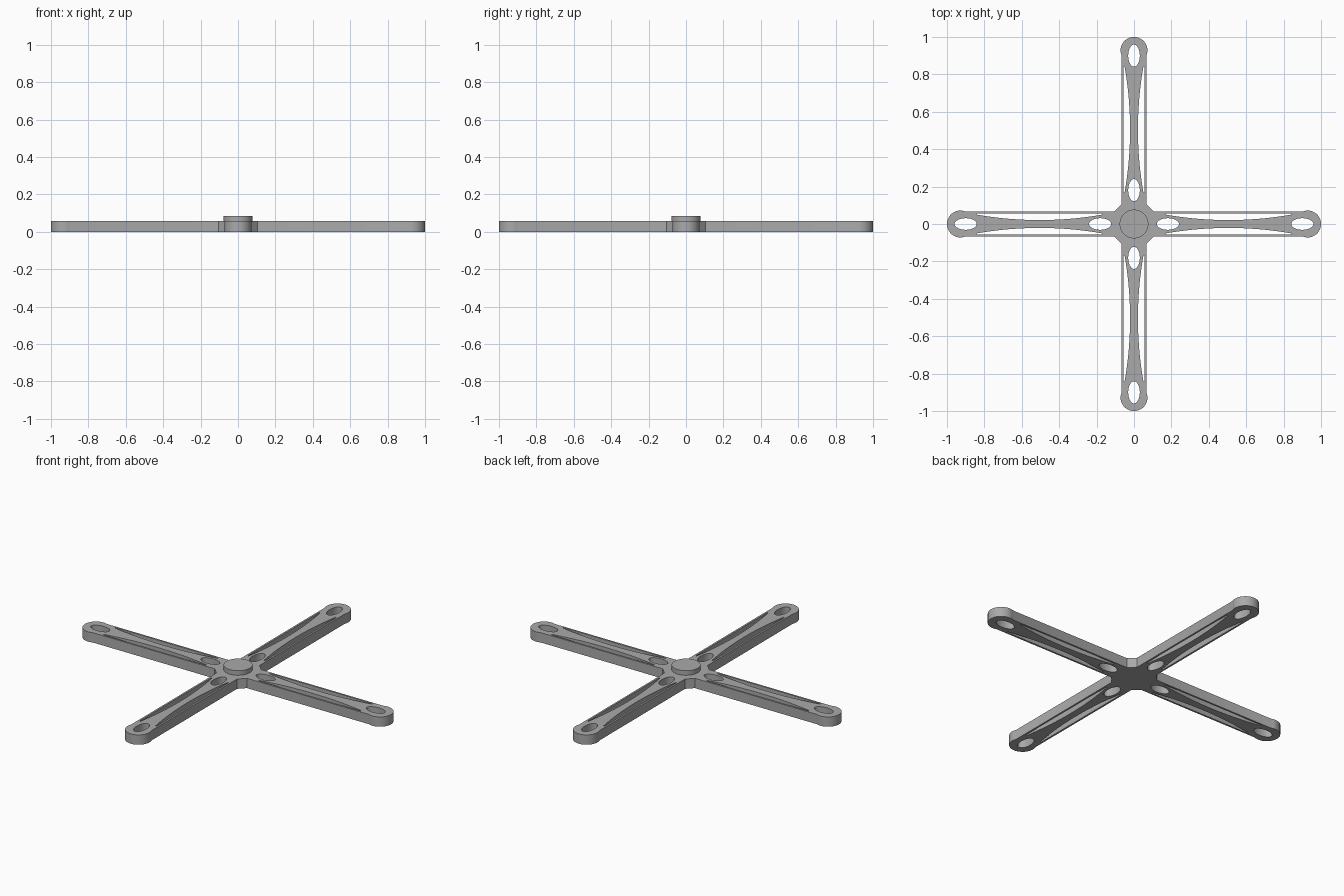
import bpy
import bmesh
from math import cos, sin, pi, radians
from mathutils import Matrix, Vector

cube = bpy.data.objects.get("Cube")
if cube:
    bpy.data.objects.remove(cube, do_unlink=True)

HEIGHT = 0.058
ARM = 0.067        # half width of an arm
TIP = 0.072        # radius of the rounded arm end
HUB = 0.105        # where the hub chamfer meets the arm

grey = bpy.data.materials.new("plain grey")
grey.use_nodes = True
grey.diffuse_color = (0.4, 0.4, 0.4, 1)
grey.node_tree.nodes["Principled BSDF"].inputs["Base Color"].default_value = grey.diffuse_color


def ellipse(cx, rx, ry, n=40):
    return [(cx + rx * cos(2 * pi * i / n), ry * sin(2 * pi * i / n)) for i in range(n)]


def slot(side, n=24):
    # Straight outer edge along the rail, bowed inner edge along the spine
    pts = [(0.84, side * 0.056), (0.17, side * 0.056)]
    for i in range(n + 1):
        t = 2 * i / n - 1
        pts.append((0.505 + 0.335 * t, side * (0.021 + 0.029 * t * t)))
    return pts


def turned(pts, quarter):
    rot = Matrix.Rotation(quarter * pi / 2, 2)
    return [rot @ Vector(p) for p in pts]


# Outline of one arm, from its hub chamfer around the tip and back
arm = [(HUB, -ARM)]
for i in range(33):
    a = radians(-112 + 224 * i / 32)
    arm.append((1 - TIP + TIP * cos(a), TIP * sin(a)))
arm.append((HUB, ARM))

loops = [[p for q in range(4) for p in turned(arm, q)]]
for q in range(4):
    for hole in (ellipse(0.181, 0.059, 0.031), ellipse(0.9, 0.059, 0.031), slot(1), slot(-1)):
        loops.append(turned(hole, q))

# Filled flat curve with holes, extruded into the cross plate
curve = bpy.data.curves.new("cross_outline", 'CURVE')
curve.dimensions = '2D'
curve.fill_mode = 'BOTH'
curve.extrude = HEIGHT / 2
for pts in loops:
    spline = curve.splines.new('POLY')
    spline.points.add(len(pts) - 1)
    spline.use_cyclic_u = True
    for point, p in zip(spline.points, pts):
        point.co = (p.x, p.y, 0, 1)

source = bpy.data.objects.new("cross_outline", curve)
bpy.context.collection.objects.link(source)
mesh = bpy.data.meshes.new_from_object(source.evaluated_get(bpy.context.evaluated_depsgraph_get()))
bpy.data.objects.remove(source, do_unlink=True)

bm = bmesh.new()
bm.from_mesh(mesh)
bmesh.ops.remove_doubles(bm, verts=bm.verts, dist=0.00005)
bmesh.ops.translate(bm, verts=bm.verts, vec=(0, 0, HEIGHT / 2))
bmesh.ops.recalc_face_normals(bm, faces=bm.faces)
bm.to_mesh(mesh)
bm.free()
mesh.name = "cross_arms"
plate = bpy.data.objects.new("cross_arms", mesh)
bpy.context.collection.objects.link(plate)

# Round boss on the hub
bpy.ops.mesh.primitive_cylinder_add(vertices=64, radius=0.077, depth=0.03,
                                    location=(0, 0, HEIGHT + 0.012))
boss = bpy.context.object
boss.name = "centre_boss"

for ob in (plate, boss):
    ob.data.materials.clear()
    ob.data.materials.append(grey)
    bpy.ops.object.select_all(action='DESELECT')
    ob.select_set(True)
    bpy.context.view_layer.objects.active = ob
    bpy.ops.object.shade_smooth_by_angle(angle=radians(30))
